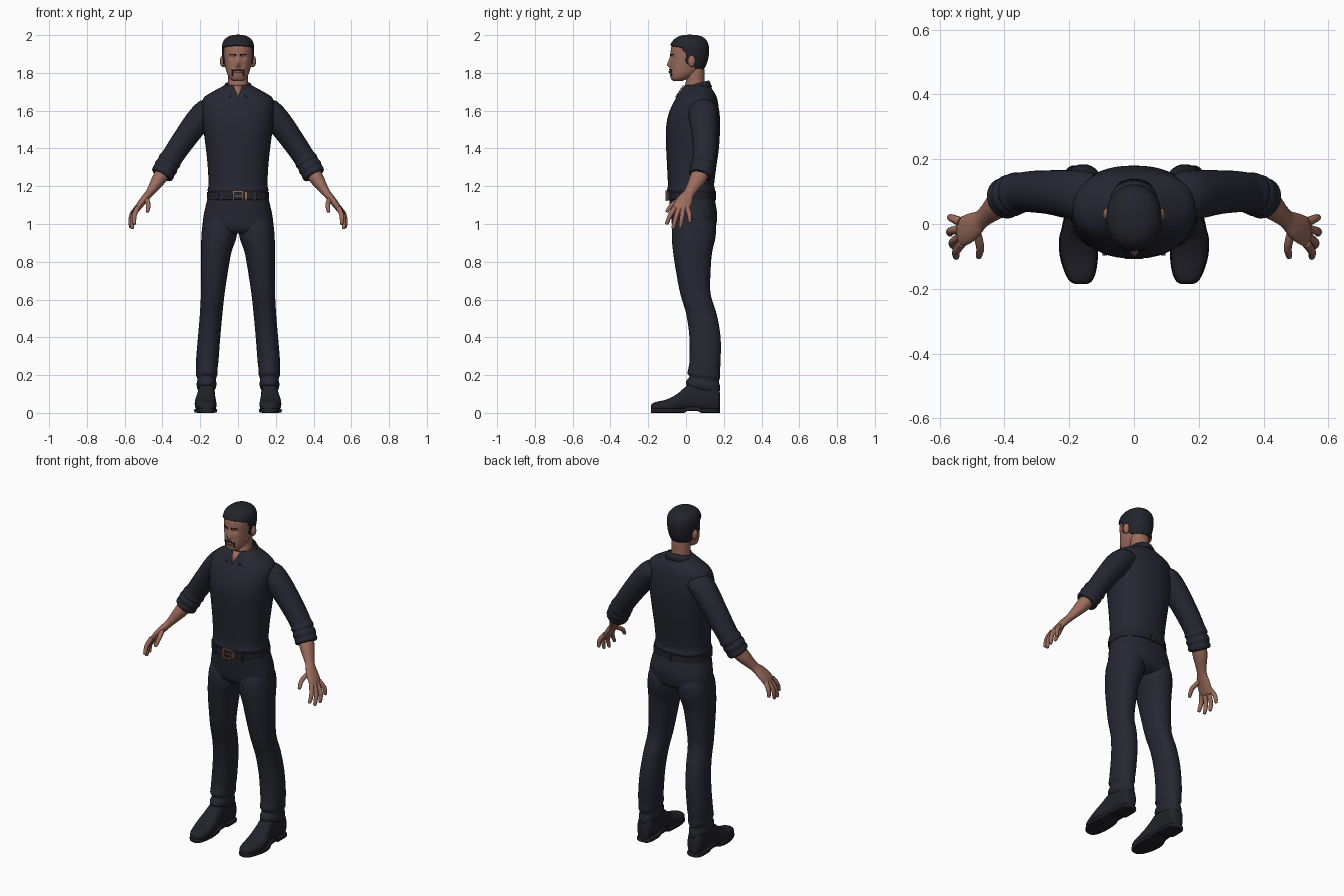
import bpy, bmesh, math
from mathutils import Vector as V


def mat(name, c):
    m = bpy.data.materials.new(name)
    m.diffuse_color = (*c, 1)
    return m


CLOTH = mat("navy_cloth", (0.019, 0.020, 0.032))
HAIR = mat("dark_hair", (0.017, 0.017, 0.025))
SKIN = mat("skin", (0.33, 0.15, 0.108))
LIP = mat("lip", (0.22, 0.085, 0.07))
LEATHER = mat("leather", (0.016, 0.016, 0.024))
COPPER = mat("copper", (0.32, 0.14, 0.08))


def finish(name, bm, m, mirror=False, angle=45):
    bmesh.ops.recalc_face_normals(bm, faces=bm.faces)
    me = bpy.data.meshes.new(name)
    bm.to_mesh(me)
    bm.free()
    me.materials.append(m)
    for p in me.polygons:
        p.use_smooth = True
    me.set_sharp_from_angle(angle=math.radians(angle))
    ob = bpy.data.objects.new(name, me)
    bpy.context.collection.objects.link(ob)
    if mirror:
        ob.modifiers.new("mirror", 'MIRROR').use_mirror_merge = False
    return ob


def spline(rows, k):
    """Smoothly subdivide table rows, k steps per span."""
    if k < 2:
        return rows
    out = []
    for i in range(len(rows) - 1):
        p = [rows[max(0, min(len(rows) - 1, i + j))] for j in (-1, 0, 1, 2)]
        for s in range(k):
            t = s / k
            out.append([0.5 * (2 * b + (c - a) * t + (2 * a - 5 * b + 4 * c - d) * t * t
                               + (3 * b - a - 3 * c + d) * t ** 3) for a, b, c, d in zip(*p)])
    return out + [list(rows[-1])]


def loft(rings, n, e=2.0):
    """Skin superellipse rings given as (centre, U, V) and cap both ends."""
    bm = bmesh.new()
    sp = lambda v: math.copysign(abs(v) ** (2 / e), v)
    vs = []
    for c, u, w in rings:
        angs = [2 * math.pi * i / n for i in range(n)]
        vs.append([bm.verts.new(c + u * sp(math.cos(a)) + w * sp(math.sin(a))) for a in angs])
    for a, b in zip(vs, vs[1:]):
        for i in range(n):
            j = (i + 1) % n
            bm.faces.new((a[i], a[j], b[j], b[i]))
    bm.faces.new(vs[0])
    bm.faces.new(vs[-1])
    return bm


def column(rows, n=32, k=4, e=2.0, tilt=lambda z: 0):
    """Upright loft from rows of z, x0, x1, y0, y1."""
    return loft([(V(((a + b) / 2, (c + d) / 2, z)), V(((b - a) / 2, 0, 0)),
                  V((0, (d - c) / 2, -tilt(z)))) for z, a, b, c, d in spline(rows, k)], n, e)


def tube(rows, n=20, k=4, ref=V((0, 1, 0))):
    """Loft along a path from rows of x, y, z, radius along ref, other radius."""
    rows = spline(rows, k)
    pts = [V(r[:3]) for r in rows]
    rings = []
    for i, r in enumerate(rows):
        t = (pts[min(i + 1, len(pts) - 1)] - pts[max(i - 1, 0)]).normalized()
        u = (ref - t * ref.dot(t)).normalized()
        rings.append((pts[i], u * r[3], t.cross(u) * r[4]))
    return loft(rings, n)


def sym(rows):
    return [(z, -w, w, a, b) for z, w, a, b in rows]


def box(name, c, s, m):
    bm = bmesh.new()
    bmesh.ops.create_cube(bm, size=1)
    for v in bm.verts:
        v.co = V([v.co[i] * s[i] + c[i] for i in range(3)])
    return finish(name, bm, m)


def ball(name, c, s, m, mirror=False):
    bm = bmesh.new()
    bmesh.ops.create_uvsphere(bm, u_segments=20, v_segments=12, radius=1)
    for v in bm.verts:
        v.co = V([v.co[i] * s[i] + c[i] for i in range(3)])
    return finish(name, bm, m, mirror)


# Shirt body
finish("shirt", column(sym([
    (1.165, .155, -.094, .15), (1.18, .161, -.1, .155), (1.21, .156, -.096, .149),
    (1.30, .16, -.1, .16), (1.40, .17, -.105, .174), (1.50, .183, -.106, .18),
    (1.57, .19, -.096, .179), (1.63, .191, -.073, .171), (1.67, .18, -.05, .163),
    (1.70, .135, -.03, .148), (1.735, .07, -.006, .122)]), 48, 4, 2.3), CLOTH)

# Sleeves with rolled cuffs
finish("sleeve", tube([
    (.125, .085, 1.615, .07, .05), (.165, .088, 1.597, .077, .066), (.21, .093, 1.548, .074, .068),
    (.26, .098, 1.483, .068, .064), (.315, .1, 1.405, .064, .06), (.35, .098, 1.352, .061, .058),
    (.362, .095, 1.333, .065, .063), (.37, .092, 1.318, .06, .058), (.38, .088, 1.302, .066, .064),
    (.389, .084, 1.285, .061, .06), (.399, .079, 1.267, .064, .062), (.405, .076, 1.257, .056, .055),
    (.403, .077, 1.26, .04, .04)], 28, 3), CLOTH, True)

# Forearms and hands
finish("forearm", tube([
    (.385, .09, 1.29, .045, .042), (.42, .06, 1.235, .043, .037), (.45, .033, 1.19, .033, .027),
    (.472, .014, 1.16, .03, .021), (.495, -.004, 1.132, .041, .02), (.52, -.019, 1.1, .046, .018),
    (.536, -.026, 1.075, .044, .014), (.541, -.028, 1.067, .036, .008)], 24), SKIN, True)
fingers = {"index": ((.532, -.06, 1.085), (.549, -.084, 1.045), (.549, -.102, 1.003)),
           "middle": ((.536, -.038, 1.08), (.559, -.055, 1.03), (.560, -.068, .98)),
           "ring": ((.537, -.015, 1.08), (.566, -.022, 1.033), (.568, -.03, .985)),
           "little": ((.534, .006, 1.088), (.562, .018, 1.05), (.567, .02, 1.012)),
           "thumb": ((.488, -.02, 1.135), (.475, -.07, 1.105), (.479, -.1, 1.068))}
for nm, (a, b, c) in fingers.items():
    tip = V(c) + (V(c) - V(b)).normalized() * .006
    finish(nm + "_finger", tube([(*a, .014, .014), (*b, .0125, .012), (*c, .0095, .009),
                                 (*tip, .003, .003)], 12, 4, V((1, 0, 0))), SKIN, True)

# Trousers
finish("trouser_hips", column(sym([
    (.95, .15, -.045, .12), (.97, .18, -.066, .15), (1.0, .187, -.075, .161),
    (1.05, .181, -.08, .165), (1.10, .17, -.086, .158), (1.15, .157, -.09, .147),
    (1.18, .15, -.085, .14)]), 48, 4, 2.4), CLOTH)
finish("trouser_leg", column([
    (1.07, .02, .16, -.04, .12), (1.0, .004, .186, -.07, .155), (.93, .008, .194, -.075, .156),
    (.85, .035, .195, -.068, .138), (.75, .053, .195, -.053, .13), (.63, .071, .196, -.03, .13),
    (.52, .083, .202, .002, .163), (.40, .094, .212, .018, .183), (.28, .103, .222, .019, .183),
    (.235, .108, .222, .014, .18), (.2, .11, .222, .008, .181), (.18, .117, .215, .018, .174),
    (.155, .114, .219, .002, .18), (.135, .117, .217, .0, .18), (.122, .125, .21, .012, .172)],
    32, 4, 2.2, lambda z: .028 * max(0, 1 - z / .32)), CLOTH, True)

# Shoes: rows of y, centre x, half width, bottom z, top z
shoe = [(-.186, .164, .012, .02, .035), (-.178, .164, .03, .011, .05), (-.15, .166, .045, .007, .06),
        (-.1, .17, .056, .006, .072), (-.05, .172, .057, .007, .098), (-.01, .17, .05, .01, .132),
        (.04, .167, .044, .012, .17), (.1, .167, .045, .008, .17), (.15, .167, .044, .008, .16),
        (.172, .167, .036, .01, .13), (.18, .167, .022, .02, .1)]
finish("shoe", loft([(V((x, y, (a + b) / 2)), V((h, 0, 0)), V((0, 0, (b - a) / 2)))
                     for y, x, h, a, b in spline(shoe, 3)], 24, 2.5), LEATHER, True)
finish("shoe_sole", loft([(V((x, y, .012 + (.01 if .0 < y < .06 else 0))), V((h + .003, 0, 0)),
                           V((0, 0, .012))) for y, x, h, a, b in spline(shoe, 3)], 16, 5), LEATHER, True)

# Belt, loops and buckle
finish("belt", column(sym([(1.128, .155, -.092, .146), (1.131, .165, -.1, .156),
                           (1.169, .164, -.101, .155), (1.172, .15, -.09, .14)]), 48, 1, 2.4), LEATHER)
for x in (-.09, .09):
    box("belt_loop", (x, -.087, 1.15), (.014, .02, .05), CLOTH)
box("belt_loop_back", (0, .155, 1.15), (.016, .01, .05), CLOTH)
for s in (-1, 1):
    box("buckle_side", (s * .026, -.103, 1.149), (.008, .01, .056), COPPER)
    box("buckle_bar", (0, -.103, 1.149 + s * .025), (.054, .01, .007), COPPER)
box("buckle_prong", (.004, -.104, 1.149), (.04, .006, .005), COPPER)
box("belt_keeper", (.042, -.1, 1.149), (.009, .01, .046), COPPER)

# Neck and open shirt front
finish("neck", column(sym([(1.66, .05, -.01, .1), (1.72, .054, -.008, .102), (1.76, .053, 0, .098),
                           (1.80, .053, .0, .098), (1.84, .05, .01, .095)])), SKIN)
bm = bmesh.new()
bm.faces.new([bm.verts.new(p) for p in ((-.026, -.016, 1.735), (0, -.058, 1.672), (.026, -.016, 1.735))])
ob = finish("open_neckline", bm, SKIN)
ob.modifiers.new("thickness", 'SOLIDIFY').thickness = .006

# Folded collar with pointed flaps: inner stand, fold, outer edge
bm = bmesh.new()
grid = []
for i in range(41):
    a = math.radians(18 + 324 * i / 40)
    f = max(0, math.cos(a))
    fold = 1.742 - .018 * math.cos(a)
    tip = max(0, 1 - abs(min(i, 40 - i) - 2) / 7)
    grid.append([bm.verts.new((r * math.sin(a) * (1 + g * tip), .055 - q * math.cos(a), z)) for r, q, z, g in (
        (.06, .058, fold - .04, 0), (.064, .064, fold, 0), (.069, .069, fold - .002, 0),
        (.088, .084 + .028 * f, fold - .036 - .022 * tip, .75))])
for p, q in zip(grid, grid[1:]):
    for j in range(3):
        bm.faces.new((p[j], p[j + 1], q[j + 1], q[j]))
ob = finish("collar", bm, CLOTH)
ob.modifiers.new("thickness", 'SOLIDIFY').thickness = .006


# Head, with nose, sockets and brow pushed into the front
def head_mesh():
    bm = column(sym([
        (1.757, .022, -.066, -.02), (1.765, .038, -.077, .0), (1.78, .05, -.083, .035),
        (1.80, .059, -.085, .065), (1.83, .067, -.084, .092), (1.87, .073, -.083, .108),
        (1.91, .077, -.082, .114), (1.94, .077, -.077, .113), (1.965, .07, -.064, .104),
        (1.983, .052, -.042, .085), (1.992, .028, -.015, .056), (1.994, .008, .01, .03)]), 96, 8, 2.15)
    g = lambda d, w: math.exp(-(d / w) ** 2)
    for v in bm.verts:
        x, y, z = v.co
        if y < 0:
            nose = .017 * g(x, .012) * (g(z - 1.843, .013) + .5 * g(z - 1.865, .016))
            eye = .009 * g(abs(x) - .03, .014) * g(z - 1.882, .011)
            lips = .005 * g(x, .02) * g(z - 1.806, .009)
            v.co.y += eye - nose - lips
    return bm


finish("head", head_mesh(), SKIN)


def shell(name, keep, m, off):
    """Raised patch of the head surface chosen by a rule."""
    bm = head_mesh()
    bmesh.ops.recalc_face_normals(bm, faces=bm.faces)
    bad = [f for f in bm.faces if not keep(*f.calc_center_median())]
    bmesh.ops.delete(bm, geom=bad, context='FACES')
    md = finish(name, bm, m).modifiers.new("thickness", 'SOLIDIFY')
    md.thickness, md.offset = off, 1


def hairline(y):
    if y < -.02:
        return 1.943 - .01 * (y + .08) / .06
    return 1.933 - .108 * min(1, (y + .02) / .07)


shell("hair", lambda x, y, z: z > hairline(y) or (.0 < y < .022 and z > 1.85), HAIR, .008)
shell("beard", lambda x, y, z: y < .022 and z < 1.788 + max(0, abs(x) - .03) * .9
      or (.0 < y < .022 and z < 1.86), HAIR, .008)
shell("moustache", lambda x, y, z: y < 0 and abs(x) < .03
      and 1.815 < z + abs(x) * .25 < 1.823, HAIR, .003)
shell("mouth_corner", lambda x, y, z: y < 0 and .026 < abs(x) < .032 and 1.785 < z < 1.817, HAIR, .003)
shell("lips", lambda x, y, z: y < 0 and abs(x) < .02 and 1.799 < z < 1.811, LIP, .002)
shell("eyebrows", lambda x, y, z: y < 0 and .013 < abs(x) < .046
      and 1.896 < z + abs(abs(x) - .03) * .2 < 1.903, HAIR, .003)
shell("eyes", lambda x, y, z: y < 0 and ((abs(x) - .03) / .011) ** 2 + ((z - 1.882) / .004) ** 2 < 1,
      HAIR, .002)
ball("ear", (.08, .03, 1.862), (.016, .02, .031), SKIN, True)
